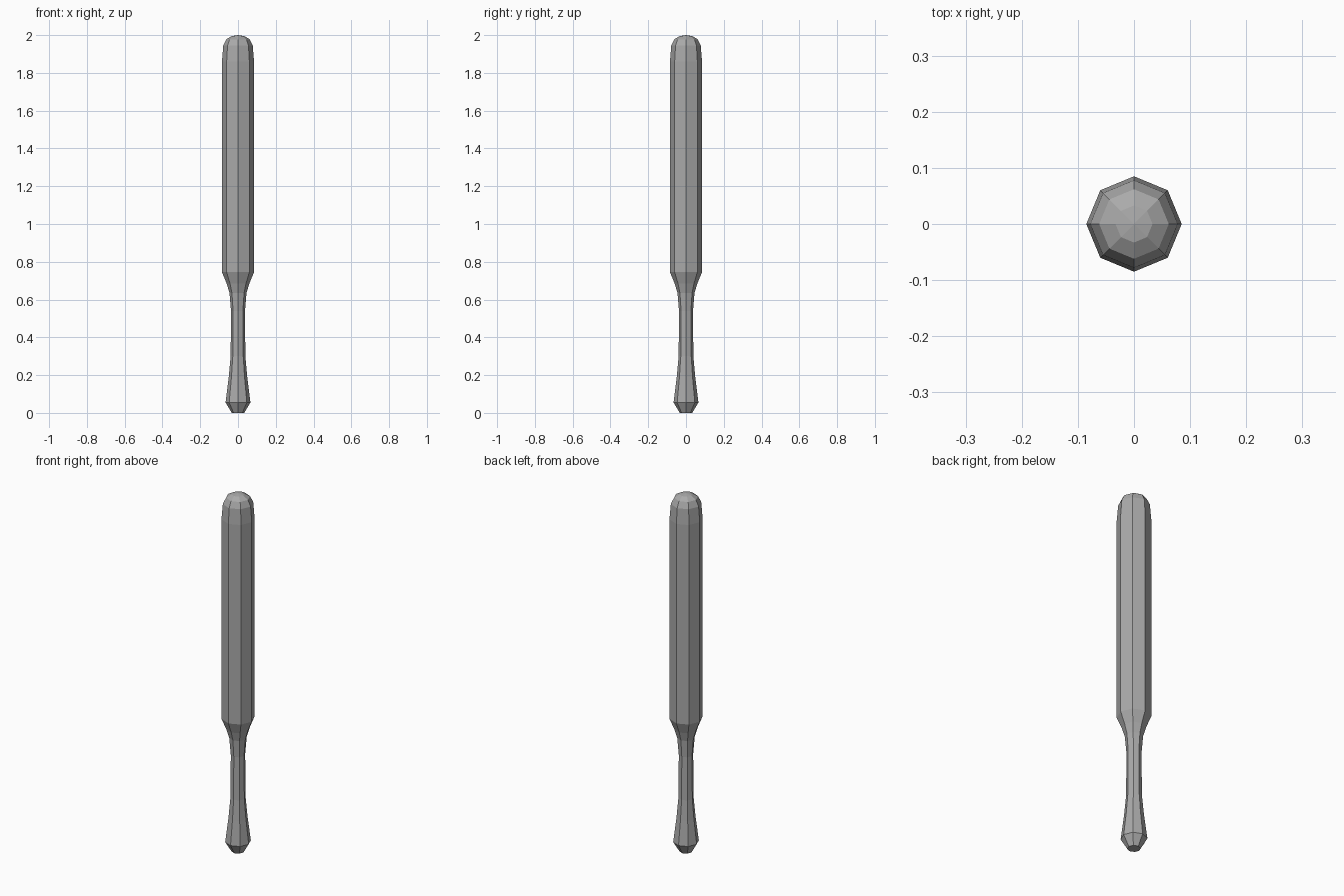
import bpy
import bmesh
from math import cos, sin, tau

cube = bpy.data.objects.get("Cube")
if cube:
    bpy.data.objects.remove(cube, do_unlink=True)

SIDES = 8


def flat_material(name, value):
    mat = bpy.data.materials.new(name)
    mat.use_nodes = True
    colour = (value, value, value, 1)
    mat.diffuse_color = colour
    bsdf = next(n for n in mat.node_tree.nodes if n.type == "BSDF_PRINCIPLED")
    bsdf.inputs["Base Color"].default_value = colour
    return mat


def lathe(name, profile, mat):
    """Closed faceted solid turned about z; zero radius makes a pointed end."""
    bm = bmesh.new()
    rings = []
    for radius, z in profile:
        count = SIDES if radius else 1
        rings.append([bm.verts.new((radius * cos(tau * i / SIDES),
                                    radius * sin(tau * i / SIDES), z))
                      for i in range(count)])
    for low, high in zip(rings, rings[1:]):
        for i in range(SIDES):
            j = (i + 1) % SIDES
            if len(high) == 1:
                bm.faces.new((low[i], low[j], high[0]))
            else:
                bm.faces.new((low[i], low[j], high[j], high[i]))
    bm.faces.new(rings[0][::-1])
    bmesh.ops.recalc_face_normals(bm, faces=bm.faces)
    mesh = bpy.data.meshes.new(name)
    bm.to_mesh(mesh)
    bm.free()
    mesh.materials.append(mat)
    obj = bpy.data.objects.new(name, mesh)
    bpy.context.collection.objects.link(obj)
    return obj


grey = flat_material("grey", 0.4)

# Pommel, grip, flared neck, long barrel and domed tip in one turned piece
lathe("club", [
    (0.033, 0), (0.066, 0.055),
    (0.049, 0.19), (0.039, 0.3), (0.037, 0.54),
    (0.045, 0.635), (0.06, 0.685), (0.085, 0.745),
    (0.085, 1.86), (0.078, 1.945),
    (0.062, 1.978), (0.033, 1.995), (0, 2),
], grey)
